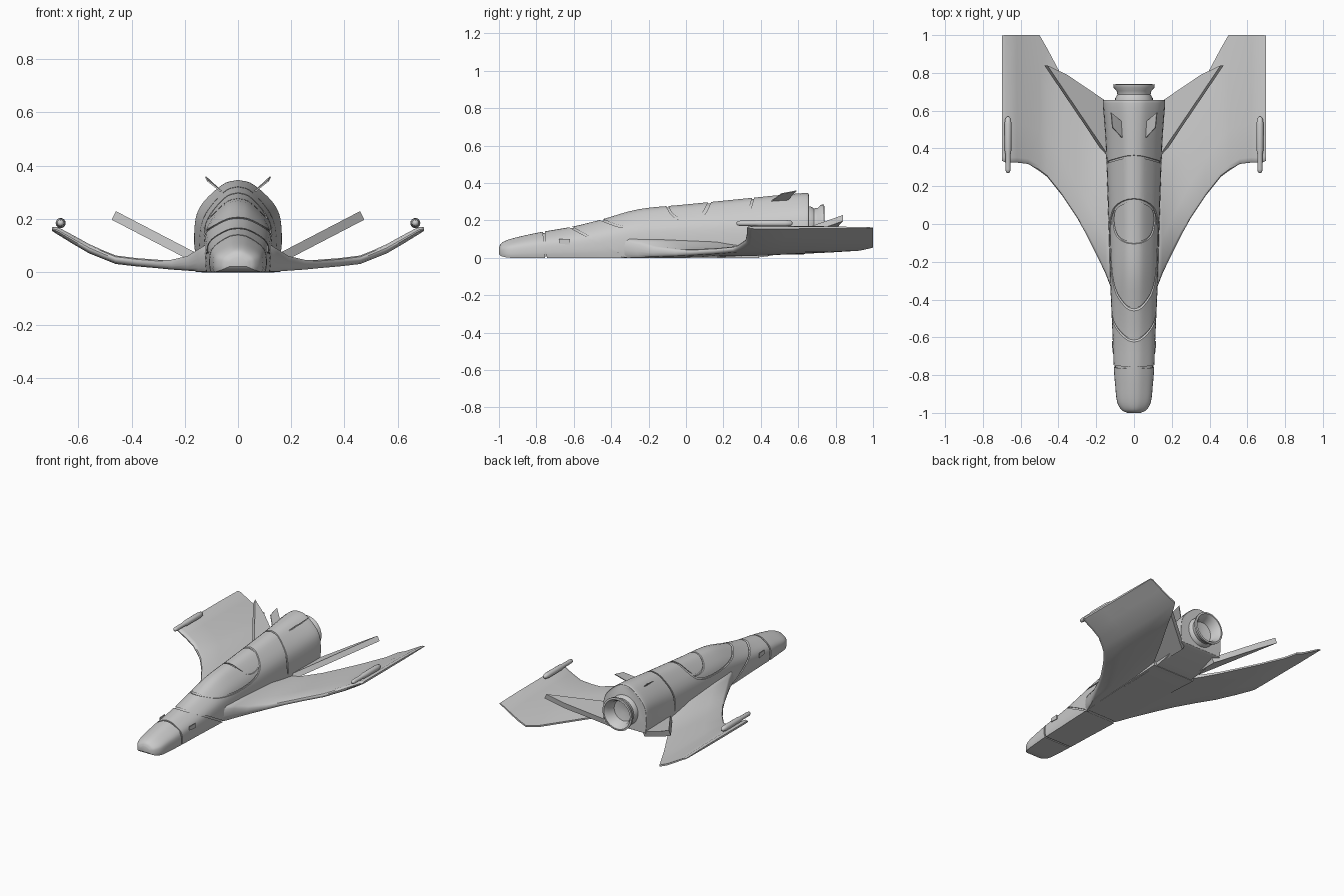
import bpy
import bmesh
import math
from mathutils import Vector

if "Cube" in bpy.data.objects:
    bpy.data.objects.remove(bpy.data.objects["Cube"], do_unlink=True)

hull_grey = bpy.data.materials.new("hull_grey")
hull_grey.use_nodes = True
COLOUR = (0.6, 0.6, 0.6, 1)
hull_grey.diffuse_color = COLOUR
hull_grey.node_tree.nodes["Principled BSDF"].inputs["Base Color"].default_value = COLOUR


def make(name, verts, faces, mirror=False, smooth=35):
    """Object from vertices and faces, with outward normals and optional x mirror."""
    mesh = bpy.data.meshes.new(name)
    mesh.from_pydata([tuple(v) for v in verts], [], faces)
    bm = bmesh.new()
    bm.from_mesh(mesh)
    bmesh.ops.recalc_face_normals(bm, faces=bm.faces)
    bm.to_mesh(mesh)
    bm.free()
    mesh.materials.append(hull_grey)
    ob = bpy.data.objects.new(name, mesh)
    bpy.context.collection.objects.link(ob)
    if mirror:
        ob.modifiers.new("Mirror", 'MIRROR').use_mirror_merge = False
    shade(ob, smooth)
    return ob


def shade(ob, angle):
    bpy.ops.object.select_all(action='DESELECT')
    ob.select_set(True)
    bpy.context.view_layer.objects.active = ob
    bpy.ops.object.shade_smooth_by_angle(angle=math.radians(angle))


def spline(points, steps):
    """Catmull-Rom curve through points of any dimension."""
    p = [Vector(q) for q in points]
    p = [p[0] * 2 - p[1]] + p + [p[-1] * 2 - p[-2]]
    out = []
    for i in range(1, len(p) - 2):
        a, b, c, d = p[i - 1:i + 3]
        for k in range(steps):
            t = k / steps
            out.append(0.5 * (2 * b + (c - a) * t + (2 * a - 5 * b + 4 * c - d) * t * t
                              + (3 * b - a - 3 * c + d) * t ** 3))
    return out + [p[-2]]


def loft(name, rings, **kw):
    n = len(rings[0])
    faces = [(r * n + i, r * n + (i + 1) % n, (r + 1) * n + (i + 1) % n, (r + 1) * n + i)
             for r in range(len(rings) - 1) for i in range(n)]
    faces += [tuple(range(n)), tuple(range((len(rings) - 1) * n, len(rings) * n))]
    return make(name, [v for ring in rings for v in ring], faces, **kw)


def prism(name, outline, offset, **kw):
    top = [Vector(p) + Vector(offset) for p in outline]
    return loft(name, [[Vector(p) for p in outline], top], **kw)


def lathe(name, profile, centre, steps=32, **kw):
    """Closed (radius, y) profile turned about an axis along y."""
    rings = []
    for r, y in profile:
        rings.append([(centre[0] + r * math.cos(a), centre[1] + y, centre[2] + r * math.sin(a))
                      for a in (math.tau * k / steps for k in range(steps))])
    return loft(name, rings, **kw)


# Fuselage: stations of (y, half width, bottom, top)
STATIONS = [(-1, .035, .02, .055), (-.985, .065, .008, .08), (-.94, .09, 0, .1),
            (-.85, .1, 0, .122), (-.76, .107, 0, .14), (-.6, .113, 0, .168),
            (-.45, .12, 0, .205), (-.25, .128, 0, .26), (0, .135, 0, .285),
            (.35, .147, 0, .32), (.5, .155, .02, .335), (.64, .165, .05, .346),
            (.657, .158, .06, .338)]
SECTION = [(.95, 0), (1, .2), (.97, .5), (.84, .68), (.58, .84), (.28, .965), (0, 1)]


def fuselage(name, inset):
    half = spline(SECTION, 3)
    loop = list(half) + [Vector((-p.x, p.y)) for p in reversed(half[:-1])]
    rings = []
    for y, w, low, high in spline(STATIONS, 4):
        w, low, high = w - inset, low + inset, high - inset
        rings.append([(p.x * w, y * (1 - inset), low + p.y * (high - low)) for p in loop])
    return loft(name, rings)


hull = fuselage("fuselage", 0)
fuselage("fuselage_core", .007)

# Panel seams: side paths of (y, z) cut through the outer skin
SEAMS = {
    "nose_seam": [(-.765, .2), (-.745, -.05)],
    "front_seam": [(-.66, .19), (-.6, .155), (-.5, .1), (-.29, -.02)],
    "canopy_seam": [(-.5, .225), (-.43, .195), (-.35, .168), (-.22, .152), (-.08, .155),
                    (.02, .175), (.09, .225), (.14, .32)],
    "hatch_seam": [(-.12, .32), (-.08, .24), (-.03, .208), (.04, .207), (.09, .235), (.14, .33)],
    "rear_seam": [(.37, .36), (.34, .25), (.325, .15), (.33, .08)],
}
for name, path in SEAMS.items():
    pts = spline(path, 5)
    left, right = [], []
    for i, p in enumerate(pts):
        t = (pts[min(i + 1, len(pts) - 1)] - pts[max(i - 1, 0)]).normalized()
        side = Vector((-t.y, t.x)) * .005
        left.append(p + side)
        right.append(p - side)
    outline = [(-.4, p.x, p.y) for p in left + right[::-1]]
    cutter = prism(name, outline, (.8, 0, 0))
    cutter.hide_render = True
    cut = hull.modifiers.new(name, 'BOOLEAN')
    cut.operation, cut.solver, cut.object = 'DIFFERENCE', 'EXACT', cutter
    bpy.context.view_layer.objects.active = hull
    bpy.ops.object.modifier_apply(modifier=name)
    bpy.data.objects.remove(cutter, do_unlink=True)
shade(hull, 30)

# Wings: stations of (x, leading y, trailing y, bottom, top)
WING = [(.1, -.37, .3, 0, .1), (.125, -.33, .33, .001, .1), (.15, -.265, .37, .002, .085),
        (.19, -.18, .44, .005, .06), (.25, -.06, .55, .009, .046), (.3, .03, .64, .014, .046),
        (.38, .15, .78, .021, .052), (.46, .25, .93, .03, .062), (.5, .28, 1, .046, .078),
        (.56, .318, 1, .07, .105), (.62, .325, 1, .105, .138), (.68, .325, 1, .142, .17),
        (.7, .335, .998, .155, .168)]
CHORD = [(0, .4, .6), (.01, .15, .85), (.04, 0, 1), (.3, 0, 1), (.7, .03, .93), (1, .25, .6)]
rings = []
for x, lead, trail, low, high in WING:
    def at(c, f):
        return (x, lead + c * (trail - lead), low + f * (high - low))
    rings.append([at(c, b) for c, b, t in CHORD] + [at(c, t) for c, b, t in reversed(CHORD)])
loft("wing", rings, mirror=True, smooth=40)

# Belly closing the gap between the wing roots
prism("belly", [(-.12, -.3, 0), (.12, -.3, 0), (.16, .39, 0), (-.16, .39, 0)], (0, 0, .03))

# Slanted tail fins
tail = [(.13, .33), (.475, .84), (.37, .79), (.17, .655), (.13, .63)]
prism("tail_fin", [(x, y, .038 + (x - .17) * .52) for x, y in tail], (-.016, 0, .032),
      mirror=True, smooth=20)

# Small dorsal blades
prism("dorsal_blade", [(.055, .45, .3), (.055, .535, .3), (.12, .59, .36), (.112, .51, .345)],
      (.004, 0, -.004), mirror=True, smooth=20)

# Wingtip guns
gun = [(.004, .27), (.011, .275), (.014, .29), (.014, .37), (.018, .39), (.019, .53),
       (.014, .56), (.004, .57)]
lathe("wingtip_gun", gun, (.667, 0, .184), 16, mirror=True, smooth=50)

# Engine nozzle with a hollow flared bell
nozzle = [(.1, .62), (.1, .665), (.088, .685), (.092, .705), (.108, .722), (.11, .738),
          (.098, .74), (.08, .715), (.07, .67), (.02, .66)]
lathe("engine_nozzle", nozzle, (0, 0, .175), smooth=40)

# Nose side hatches and sensors
prism("side_hatch", [(.109, -.68, .075), (.112, -.62, .07), (.112, -.62, .1), (.109, -.68, .1)],
      (.005, 0, 0), mirror=True, smooth=20)
sensor = [(.003, -.006), (.009, -.002), (.011, .006), (.009, .02)]
lathe("nose_sensor", sensor, (.04, -.985, .05), 12, mirror=True, smooth=50)
